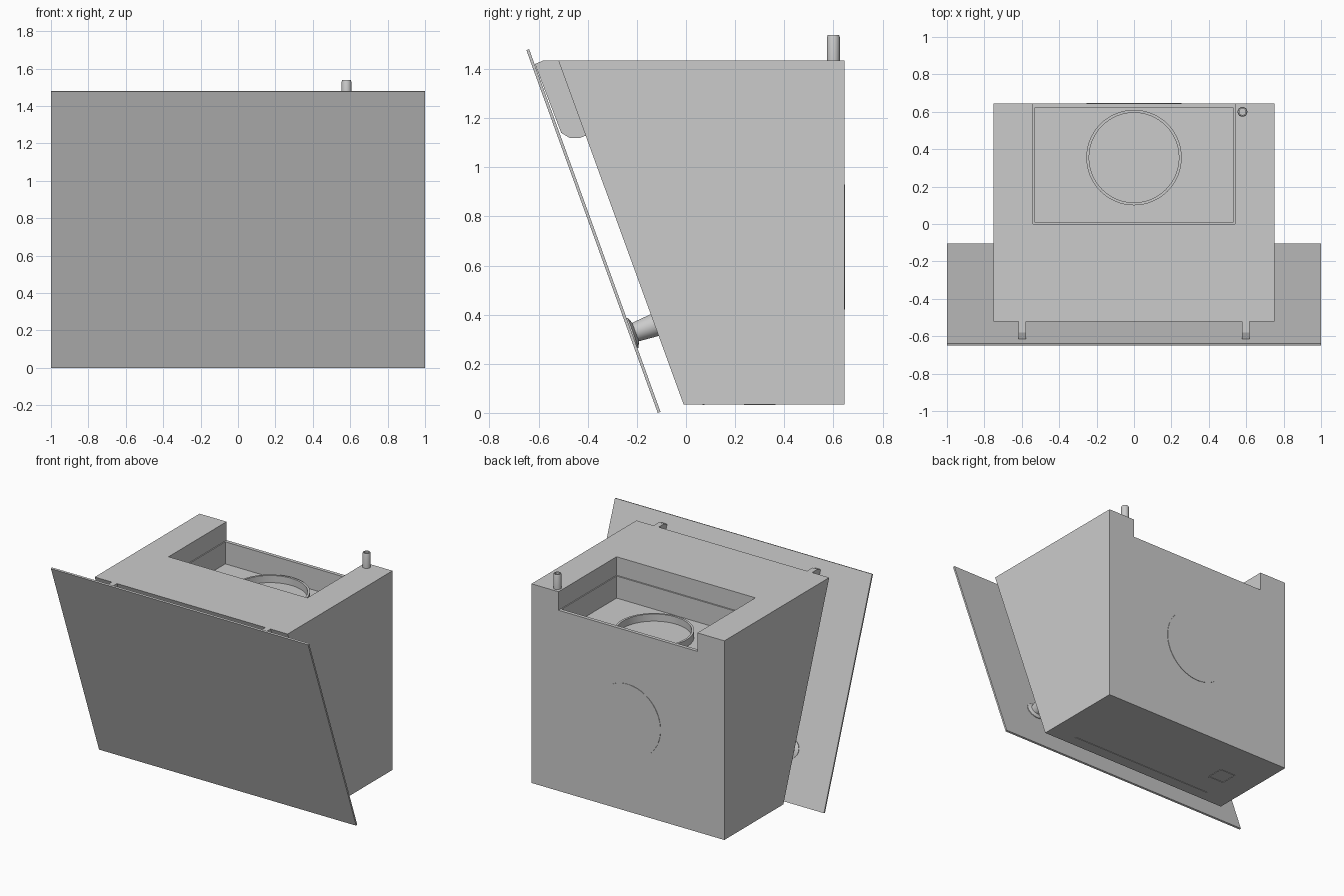
import bpy, bmesh, math
from mathutils import Vector

if "Cube" in bpy.data.objects:
    bpy.data.objects.remove(bpy.data.objects["Cube"])

# Slanted glass frame: front bottom edge, up-slope direction and inward normal
BASE = Vector((0, -0.115, 0))
UP = Vector((0, -0.535, 1.477))
NORMAL = Vector((0, 1.477, 0.535)).normalized()


def on_glass(x, z, depth=0.0):
    return BASE + UP * (z / UP.z) + NORMAL * depth + Vector((x, 0, 0))


def extrude_x(name, profile, x0, x1):
    """Prism from a (y, z) side profile."""
    bm = bmesh.new()
    face = bm.faces.new([bm.verts.new((x0, y, z)) for y, z in profile])
    ext = bmesh.ops.extrude_face_region(bm, geom=[face])
    verts = [g for g in ext["geom"] if isinstance(g, bmesh.types.BMVert)]
    bmesh.ops.translate(bm, vec=(x1 - x0, 0, 0), verts=verts)
    bmesh.ops.recalc_face_normals(bm, faces=bm.faces[:])
    mesh = bpy.data.meshes.new(name)
    bm.to_mesh(mesh)
    bm.free()
    obj = bpy.data.objects.new(name, mesh)
    bpy.context.collection.objects.link(obj)
    return obj


def box(name, x0, x1, y0, y1, z0, z1):
    return extrude_x(name, [(y0, z0), (y1, z0), (y1, z1), (y0, z1)], x0, x1)


def lathe(name, profile, origin, axis=(0, 0, 1), closed=False, segments=64):
    """Revolve (radius, height) points around an axis."""
    bm = bmesh.new()
    pts = profile + profile[:1] if closed else profile
    verts = [bm.verts.new((r, 0, h)) for r, h in pts]
    edges = [bm.edges.new(p) for p in zip(verts, verts[1:])]
    bmesh.ops.spin(bm, geom=verts + edges, cent=(0, 0, 0), axis=(0, 0, 1),
                   angle=math.tau, steps=segments)
    bmesh.ops.remove_doubles(bm, verts=bm.verts[:], dist=1e-5)
    bmesh.ops.recalc_face_normals(bm, faces=bm.faces[:])
    mesh = bpy.data.meshes.new(name)
    bm.to_mesh(mesh)
    bm.free()
    obj = bpy.data.objects.new(name, mesh)
    bpy.context.collection.objects.link(obj)
    obj.location = origin
    obj.rotation_euler = Vector(axis).to_track_quat('Z', 'Y').to_euler()
    bpy.ops.object.select_all(action='DESELECT')
    obj.select_set(True)
    bpy.context.view_layer.objects.active = obj
    bpy.ops.object.shade_smooth_by_angle(angle=math.radians(30))
    return obj


def cut(obj, cutter):
    mod = obj.modifiers.new("cut", 'BOOLEAN')
    mod.operation = 'DIFFERENCE'
    mod.solver = 'EXACT'
    mod.object = cutter
    bpy.ops.object.select_all(action='DESELECT')
    bpy.context.view_layer.objects.active = obj
    obj.select_set(True)
    bpy.ops.object.modifier_apply(modifier=mod.name)
    bpy.data.objects.remove(cutter)


# Wedge-shaped housing with a stepped recess open towards the back
housing = extrude_x("housing", [(-0.01, 0.035), (0.645, 0.035),
                                (0.645, 1.435), (-0.52, 1.435)], -0.75, 0.75)
cut(housing, box("recess_upper", -0.54, 0.54, 0.0, 0.8, 1.305, 1.6))
cut(housing, box("recess_lower", -0.533, 0.533, 0.01, 0.62, 1.15, 1.5))

# Air outlet collar on the recess floor
lathe("outlet_collar", [(0.24, 0), (0.255, 0), (0.255, 0.05), (0.24, 0.05)],
      (0, 0.355, 1.15), closed=True)

# Rear blanking disc
lathe("rear_disc", [(0, 0), (0.255, 0), (0.255, 0.004), (0, 0.004)],
      (0, 0.644, 0.675), axis=(0, 1, 0))

# Cable gland with a hollow top
lathe("cable_gland", [(0, 0), (0.026, 0), (0.026, 0.097), (0.023, 0.105),
                      (0.017, 0.105), (0.017, 0.07), (0, 0.07)],
      (0.58, 0.6, 1.433), segments=32)

# Slanted glass front
corners = [on_glass(0, z, d) for z, d in ((0, 0), (0, 0.012), (1.477, 0.012), (1.477, 0))]
extrude_x("front_glass", [(p.y, p.z) for p in corners], -1, 1)

# Hinge brackets and lower spacers on both sides
bracket = [(-0.615, 1.42), (-0.58, 1.435), (-0.51, 1.435), (-0.405, 1.13),
           (-0.43, 1.12), (-0.475, 1.12), (-0.508, 1.14)]
for side, label in ((-1, "left"), (1, "right")):
    extrude_x("hinge_bracket_" + label, bracket, side * 0.597 - 0.02, side * 0.597 + 0.02)
    lathe("spacer_" + label,
          [(0, 0), (0.065, 0), (0.065, 0.006), (0.04, 0.016), (0.048, 0.11), (0, 0.11)],
          on_glass(side * 0.66, 0.32, 0.011), axis=NORMAL, segments=32)

# Fine trim line with upturned ends across the glass
half = [(0.585, 0.995)]
for i in range(7):
    a = -math.radians(90 * i / 6)
    half.append((0.555 + 0.03 * math.cos(a), 0.975 + 0.032 * math.sin(a)))
path = half + [(-x, z) for x, z in reversed(half)]
bm = bmesh.new()
rows = []
for i, (x, z) in enumerate(path):
    a, b = path[max(i - 1, 0)], path[min(i + 1, len(path) - 1)]
    side = Vector((-(b[1] - a[1]), b[0] - a[0])).normalized() * 0.0025
    rows.append([bm.verts.new(on_glass(x + s * side.x, z + s * side.y, -0.001))
                 for s in (-1, 1)])
for (a, b), (c, d) in zip(rows, rows[1:]):
    bm.faces.new((a, b, d, c))
mesh = bpy.data.meshes.new("glass_trim_line")
bm.to_mesh(mesh)
bm.free()
bpy.context.collection.objects.link(bpy.data.objects.new("glass_trim_line", mesh))

# Underside light strip and control frame
box("light_strip", -0.56, 0.56, 0.068, 0.076, 0.032, 0.036)
for k in (-1, 1):
    box("control_frame_side", -0.5 + k * 0.06 - 0.004, -0.5 + k * 0.06 + 0.004,
        0.24, 0.36, 0.032, 0.036)
    box("control_frame_end", -0.56, -0.44, 0.3 + k * 0.06 - 0.004,
        0.3 + k * 0.06 + 0.004, 0.032, 0.036)
